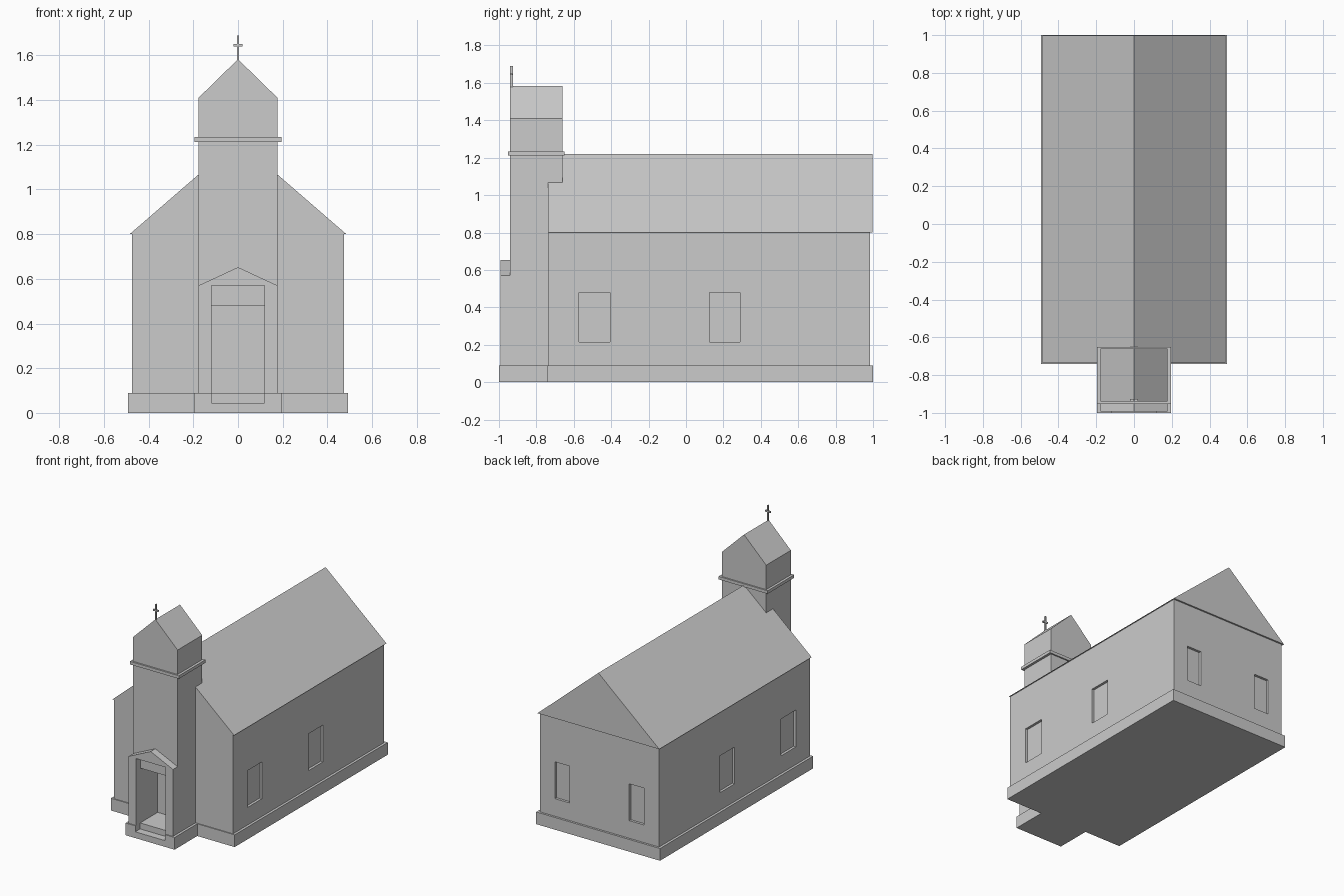
import bpy, bmesh

if "Cube" in bpy.data.objects:
    bpy.data.objects.remove(bpy.data.objects["Cube"])


def new_object(name, bm):
    bmesh.ops.recalc_face_normals(bm, faces=bm.faces)
    mesh = bpy.data.meshes.new(name)
    bm.to_mesh(mesh)
    bm.free()
    obj = bpy.data.objects.new(name, mesh)
    bpy.context.collection.objects.link(obj)
    return obj


def extrude(name, profile, y0, y1):
    """Extrude an (x, z) outline along y."""
    bm = bmesh.new()
    face = bm.faces.new([bm.verts.new((x, y0, z)) for x, z in profile])
    geom = bmesh.ops.extrude_face_region(bm, geom=[face])["geom"]
    verts = [g for g in geom if isinstance(g, bmesh.types.BMVert)]
    bmesh.ops.translate(bm, verts=verts, vec=(0, y1 - y0, 0))
    return new_object(name, bm)


def boxes(name, *ranges):
    """Boxes given as (x0, x1, y0, y1, z0, z1)."""
    bm = bmesh.new()
    for x0, x1, y0, y1, z0, z1 in ranges:
        for v in bmesh.ops.create_cube(bm, size=1)["verts"]:
            v.co = (x1 if v.co.x > 0 else x0, y1 if v.co.y > 0 else y0, z1 if v.co.z > 0 else z0)
    return new_object(name, bm)


def house(w, base, eave, ridge):
    return [(-w, base), (w, base), (w, eave), (0, ridge), (-w, eave)]


def cut(obj, cutter):
    mod = obj.modifiers.new("cut", 'BOOLEAN')
    mod.operation, mod.solver, mod.object = 'DIFFERENCE', 'EXACT', cutter
    bpy.context.view_layer.objects.active = obj
    bpy.ops.object.modifier_apply(modifier=mod.name)


# Nave walls, roof and plinth
nave = boxes("nave_walls", (-.475, .475, -.735, .985, .04, .802))
extrude("nave_roof", [(-.485, .8), (.485, .8), (0, 1.22)], -.737, .997)
boxes("nave_plinth", (-.493, .493, -.742, 1.0, 0, .088))

# Shallow window recesses: two per side, two at the back
D = .018
windows = []
for s in (-1, 1):
    x0, x1 = sorted((s * (.475 - D), s * .6))
    for y0, y1 in ((-.573, -.405), (.125, .29)):
        windows.append((x0, x1, y0, y1, .215, .48))
    x0, x1 = sorted((s * .237, s * .355))
    windows.append((x0, x1, .985 - D, 1.1, .215, .48))
window_cutter = boxes("window_cutter", *windows)
cut(nave, window_cutter)

# Bell tower, cornice band, portal and plinth
tower = extrude("tower", house(.177, .04, 1.41, 1.583), -.94, -.66)
boxes("tower_cornice", (-.195, .195, -.952, -.65, 1.212, 1.234))
portal = extrude("portal", house(.177, .04, .57, .652), -.993, -.94)
plinth = boxes("tower_plinth", (-.195, .195, -1.0, -.74, 0, .088))

# Stepped doorway
portal_cutter = boxes("portal_cutter", (-.118, .118, -1.1, -.939, .045, .57))
door_cutter = boxes("door_cutter", (-.118, .118, -.96, -.745, .03, .48))
cut(portal, portal_cutter)
cut(tower, door_cutter)
step_cutter = boxes("step_cutter", (-.118, .118, -1.1, -.945, .045, .3))
cut(plinth, step_cutter)
for c in (window_cutter, portal_cutter, door_cutter, step_cutter):
    bpy.data.objects.remove(c)

# Cross
boxes("cross_post", (-.004, .004, -.941, -.926, 1.57, 1.69))
boxes("cross_arm", (-.021, .021, -.94, -.927, 1.641, 1.651))
